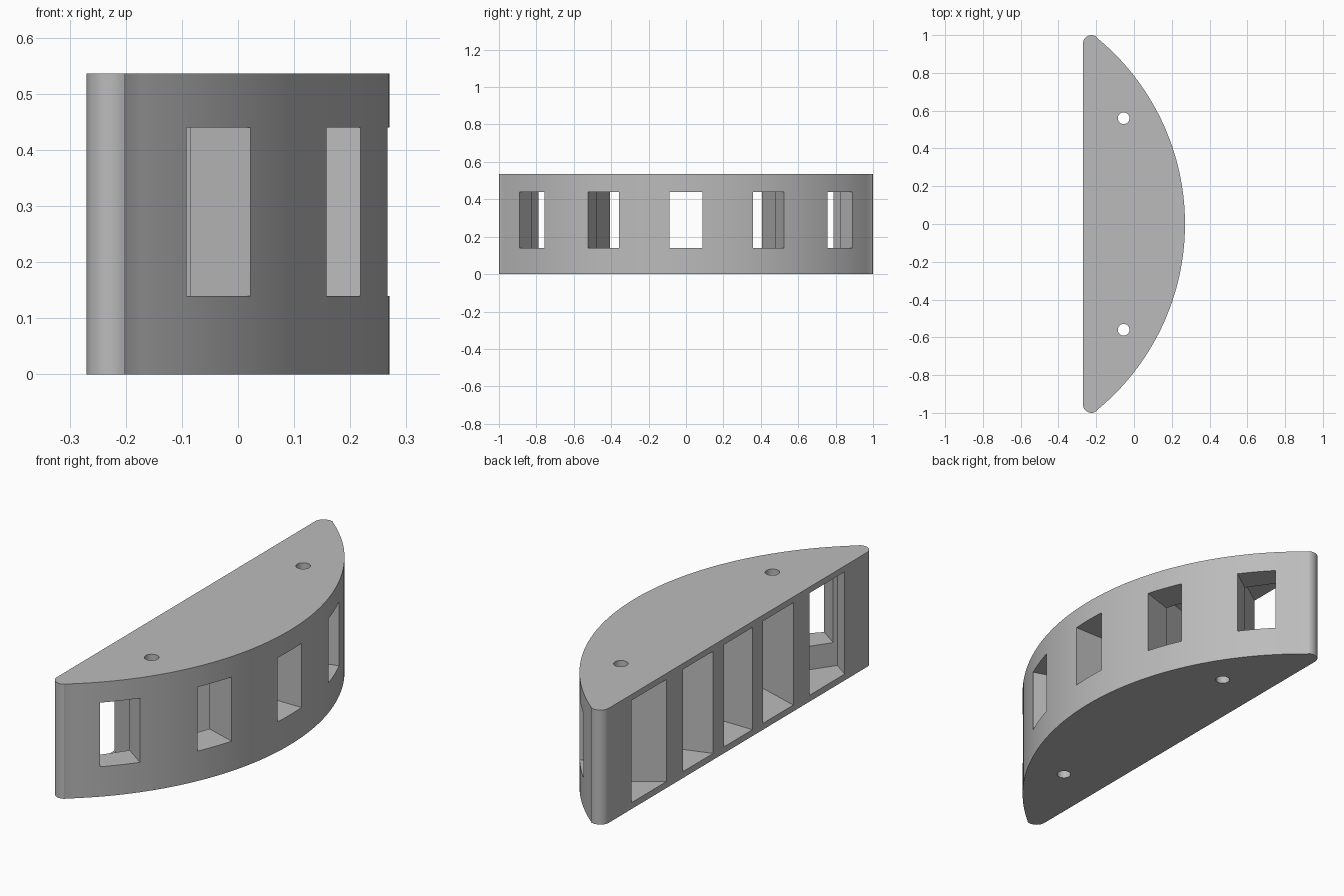
import bpy, bmesh
from math import sin, cos, atan2, pi, radians
from mathutils import Matrix, Vector

if "Cube" in bpy.data.objects:
    bpy.data.objects.remove(bpy.data.objects["Cube"])

HEIGHT = 0.536
BACK = -0.27                # flat rear face
PIVOT = -1.21               # point the windows fan out from
FAN = [radians(a) for a in (-35, -17.5, 0, 17.5, 35)]

grey = bpy.data.materials.new("plain grey")
grey.use_nodes = True
grey.diffuse_color = (0.5, 0.5, 0.5, 1)
grey.node_tree.nodes["Principled BSDF"].inputs["Base Color"].default_value = (0.5, 0.5, 0.5, 1)


def make_object(name, bm):
    bmesh.ops.recalc_face_normals(bm, faces=bm.faces)
    mesh = bpy.data.meshes.new(name)
    bm.to_mesh(mesh)
    bm.free()
    mesh.materials.append(grey)
    obj = bpy.data.objects.new(name, mesh)
    bpy.context.collection.objects.link(obj)
    return obj


def arc(cx, cy, r, start, end, steps):
    angles = [start + (end - start) * i / steps for i in range(steps + 1)]
    return [(cx + r * cos(a), cy + r * sin(a)) for a in angles]


def radial_boxes(name, width, z0, z1, outer):
    """Five boxes fanned around the pivot, ending at radius outer."""
    bm = bmesh.new()
    for a in FAN:
        inner = (BACK - PIVOT - width / 2 * sin(abs(a))) / cos(a) - 0.02
        size = Matrix.Diagonal((outer - inner, width, z1 - z0, 1))
        place = Matrix.Translation(((outer + inner) / 2, 0, (z0 + z1) / 2))
        turn = Matrix.Translation((PIVOT, 0, 0)) @ Matrix.Rotation(a, 4, 'Z')
        bmesh.ops.create_cube(bm, size=1, matrix=turn @ place @ size)
    return make_object(name, bm)


# Body: bowed front, rounded ends, flat rear
R, CX = 1.275, -1.005
fillet, fx, fy = 0.045, -0.225, 0.955
tip = atan2(fy, fx - CX)
profile = arc(CX, 0, R, -tip, tip, 64)
profile += arc(fx, fy, fillet, tip, pi, 12)[1:]
profile += arc(fx, -fy, fillet, -pi, -tip, 12)[:-1]
bm = bmesh.new()
base = bm.faces.new([bm.verts.new((x, y, 0)) for x, y in profile])
grown = bmesh.ops.extrude_face_region(bm, geom=[base], use_keep_orig=True)
bmesh.ops.translate(bm, vec=Vector((0, 0, HEIGHT)),
                    verts=[g for g in grown["geom"] if isinstance(g, bmesh.types.BMVert)])
body = make_object("curved_body", bm)

# Cutters: deep rear pockets, smaller front windows, vertical screw holes
pockets = radial_boxes("pocket_cutter", 0.212, 0.03, 0.508, 1.313)
windows = radial_boxes("window_cutter", 0.175, 0.14, 0.44, 1.6)
bm = bmesh.new()
for side in (-1, 1):
    bmesh.ops.create_cone(bm, cap_ends=True, segments=32, radius1=0.031, radius2=0.031,
                          depth=1, matrix=Matrix.Translation((-0.055, side * 0.56, HEIGHT / 2)))
holes = make_object("hole_cutter", bm)

bpy.ops.object.select_all(action='DESELECT')
body.select_set(True)
bpy.context.view_layer.objects.active = body
for cutter in (pockets, windows, holes):
    cutter.hide_render = True
    mod = body.modifiers.new(cutter.name, 'BOOLEAN')
    mod.operation = 'DIFFERENCE'
    mod.solver = 'EXACT'
    mod.object = cutter
    bpy.ops.object.modifier_apply(modifier=mod.name)
    bpy.data.objects.remove(cutter)

bpy.ops.object.shade_smooth_by_angle(angle=radians(30))
